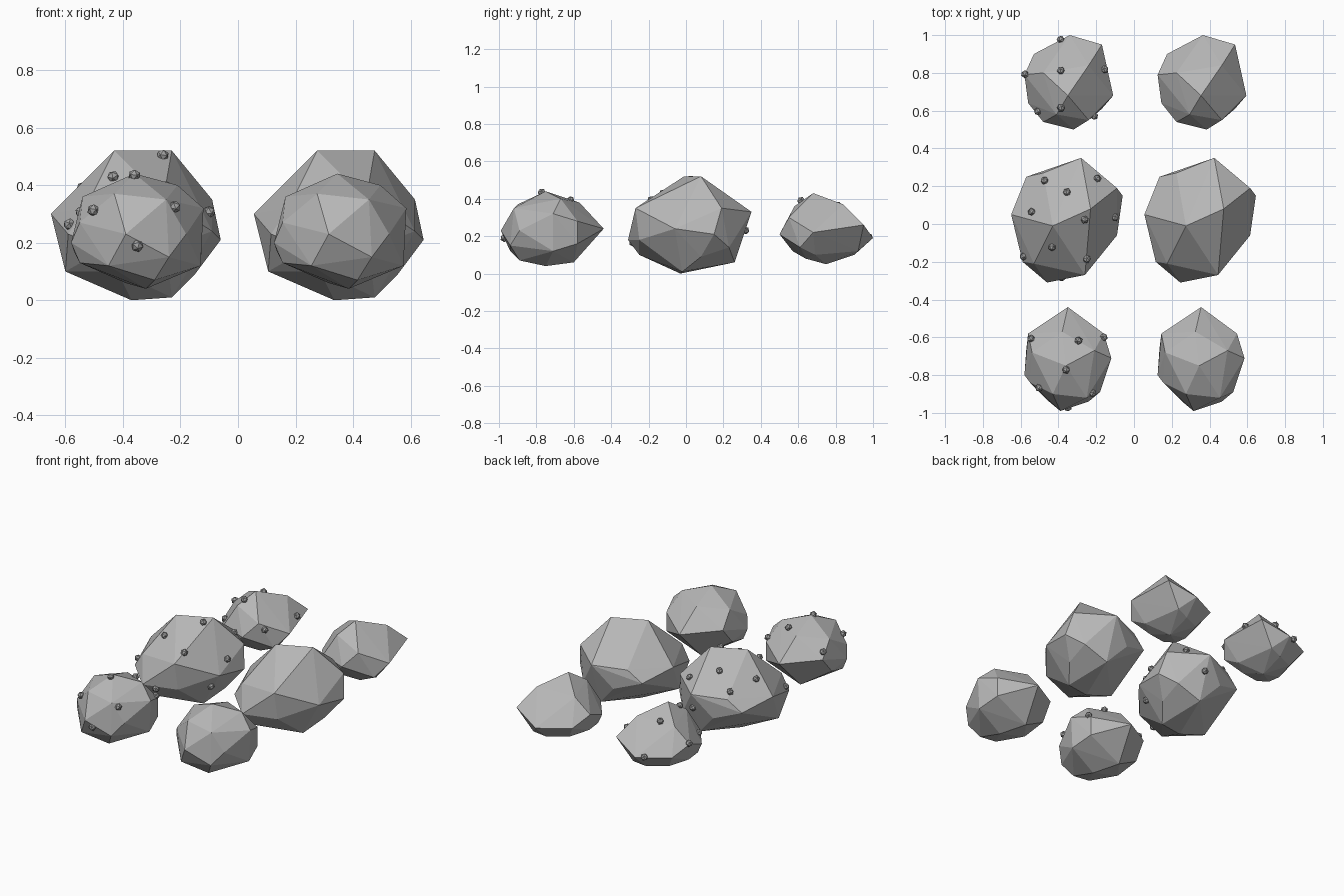
import bpy
import bmesh
from mathutils import Vector
from mathutils.bvhtree import BVHTree

if "Cube" in bpy.data.objects:
    bpy.data.objects.remove(bpy.data.objects["Cube"], do_unlink=True)


def make_material(name, value):
    material = bpy.data.materials.new(name)
    material.use_nodes = True
    colour = (value, value, value, 1.0)
    material.diffuse_color = colour
    material.node_tree.nodes["Principled BSDF"].inputs["Base Color"].default_value = colour
    return material


rock_grey = make_material("rock grey", 0.47)
pebble_grey = make_material("pebble grey", 0.36)


def add_object(name, bm, material, location):
    mesh = bpy.data.meshes.new(name)
    bm.to_mesh(mesh)
    mesh.materials.append(material)
    obj = bpy.data.objects.new(name, mesh)
    obj.location = location
    bpy.context.collection.objects.link(obj)
    return obj


def faceted_rock(corners):
    """Convex boulder around a few corner points given in hundredths."""
    bm = bmesh.new()
    for corner in corners:
        bm.verts.new(Vector(corner) / 100)
    bmesh.ops.convex_hull(bm, input=list(bm.verts))
    loose = [v for v in bm.verts if not v.link_faces]
    bmesh.ops.delete(bm, geom=loose, context="VERTS")
    bmesh.ops.recalc_face_normals(bm, faces=bm.faces)
    return bm


# Corner points of each boulder: crown first, then waist, then underside
front_corners = [
    (-1, -3, 44), (-8, -18, 37), (10, -20, 35), (14, 5, 40), (-3, 15, 38), (-19, 4, 36),
    (-21, 14, 27), (-20, -12, 27), (-4, -27, 23), (17, -17, 23), (0, 28, 24), (23, 1, 32),
    (19, 14, 28), (19, 14, 16), (-23, -8, 20), (-22, 6, 17), (11, -22, 15), (22, 1, 12),
    (-20, -8, 13), (-10, -22, 12), (3, -3, 4), (-4, 12, 6), (6, -17, 7)]
middle_corners = [
    (-8, -3, 52), (12, 6, 52), (7, 33, 33), (26, 17, 35), (-13, 25, 32), (-22, 23, 25),
    (-18, -23, 32), (-24, -22, 23), (9, -29, 35), (-30, 3, 30), (29, 13, 21), (21, 21, 14),
    (26, -8, 24), (-11, -33, 18), (10, -27, 18), (-5, 28, 19), (-25, -10, 10), (-7, -27, 10),
    (7, 24, 6), (-2, -5, 0), (12, -4, 1), (20, 6, 9)]
back_corners = [
    (0, -7, 43), (11, 9, 37), (-13, 5, 35), (-6, -17, 36), (11, -20, 30), (3, -25, 21),
    (-13, -21, 23), (-21, -11, 20), (-23, 4, 26), (-18, 15, 20), (1, 25, 19), (18, 20, 26),
    (24, -7, 22), (18, -14, 14), (0, 0, 5), (-16, -14, 12), (-16, -5, 11), (-10, -18, 12),
    (6, -11, 8), (14, -6, 10), (8, 17, 12), (0, 15, 10), (-12, 9, 11)]

# Rough pebble places, snapped on to the boulder surface
front_pebbles = [
    (-1, -5, 43), (-16, -15, 32), (12, -17, 32), (0, -25, 19), (6, 11, 40), (-21, 13, 33),
    (19, 12, 30)]
middle_pebbles = [
    (-14, 24, 40), (-1, 16, 45), (17, 24, 40), (-20, 5, 40), (9, 0, 51), (-9, -16, 45),
    (27, 1, 32), (23, -10, 14), (11, -21, 40), (-23, -19, 26), (-3, -31, 16), (8, 30, 23)]
back_pebbles = [
    (-4, 23, 20), (-23, 4, 27), (-4, 7, 38), (21, 7, 28), (-4, -14, 40), (-17, -16, 25),
    (14, -18, 26)]

rocks = {
    "front": (-0.72, front_corners, front_pebbles),
    "middle": (0.02, middle_corners, middle_pebbles),
    "back": (0.75, back_corners, back_pebbles),
}

for place, (y, corners, pebbles) in rocks.items():
    boulder = faceted_rock(corners)
    left_spot = Vector((0.355, y, 0))
    right_spot = Vector((-0.35, y, 0))
    add_object(place + "_plain_rock", boulder, rock_grey, left_spot)
    add_object(place + "_pebbled_rock", boulder, rock_grey, right_spot)

    # Small stones half sunk into the right-hand boulder
    surface = BVHTree.FromBMesh(boulder)
    stones = bmesh.new()
    for spot in pebbles:
        point, normal, _, _ = surface.find_nearest(Vector(spot) / 100)
        made = bmesh.ops.create_icosphere(stones, subdivisions=1, radius=0.022)
        turn = normal.to_track_quat("Z", "Y")
        for v in made["verts"]:
            v.co = point + normal * 0.004 + turn @ v.co
    add_object(place + "_pebbles", stones, pebble_grey, right_spot)
    stones.free()
    boulder.free()
